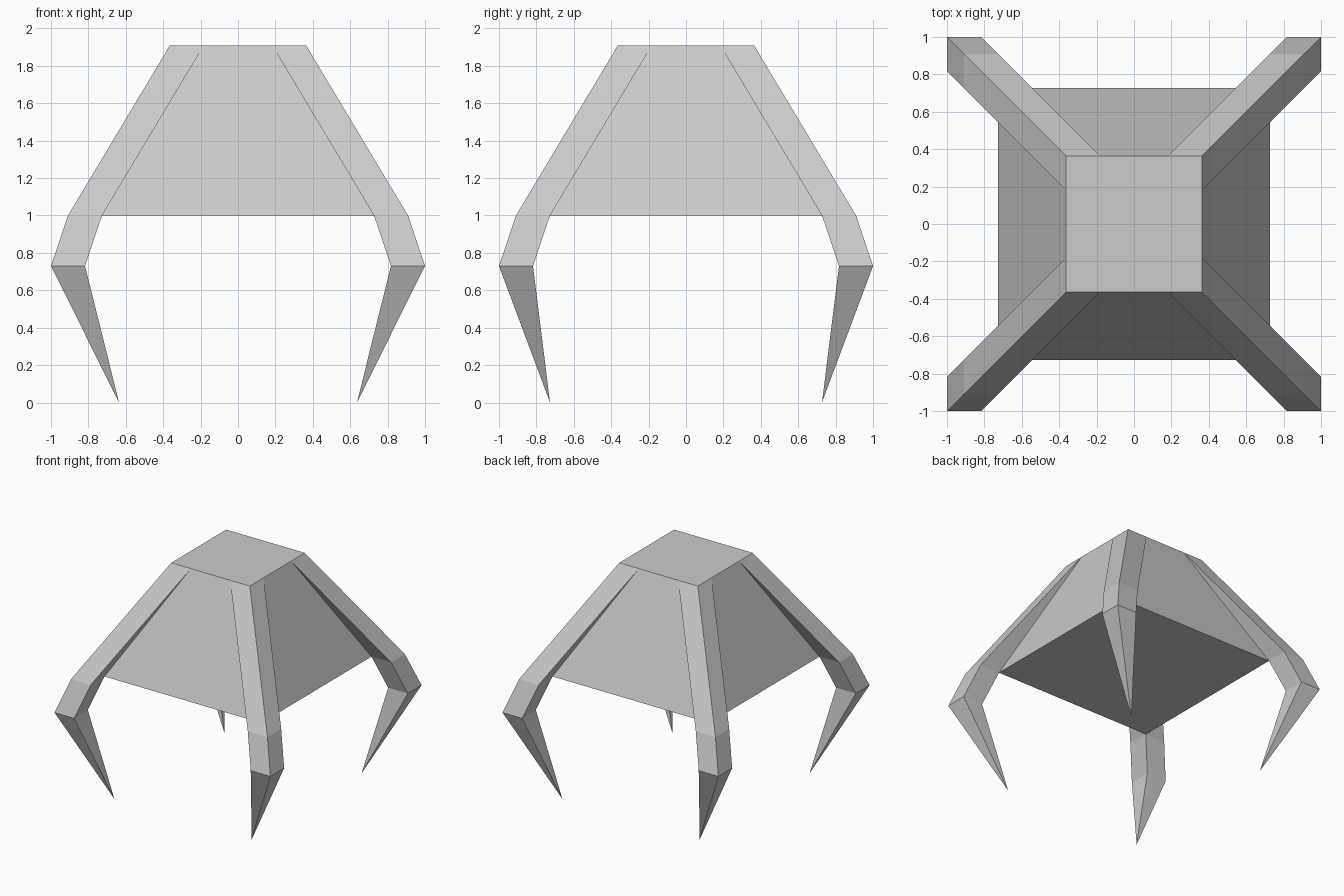
import bpy, bmesh

if "Cube" in bpy.data.objects:
    bpy.data.objects.remove(bpy.data.objects["Cube"])


def square(x0, x1, y0, y1, z):
    return [(x0, y0, z), (x1, y0, z), (x1, y1, z), (x0, y1, z)]


def loft(name, rings, cap_top=True, cap_bottom=True):
    """Skin four-sided rings listed from top to bottom; a 1-point ring is a tip."""
    bm = bmesh.new()
    loops = [[bm.verts.new(p) for p in ring] for ring in rings]
    for a, b in zip(loops, loops[1:]):
        for i in range(4):
            j = (i + 1) % 4
            if len(b) == 1:
                bm.faces.new((a[j], a[i], b[0]))
            else:
                bm.faces.new((a[j], a[i], b[i], b[j]))
    if cap_top:
        bm.faces.new(loops[0])
    if cap_bottom and len(loops[-1]) == 4:
        bm.faces.new(loops[-1][::-1])
    mesh = bpy.data.meshes.new(name)
    bm.to_mesh(mesh)
    bm.free()
    obj = bpy.data.objects.new(name, mesh)
    bpy.context.collection.objects.link(obj)
    return obj


# Central body: square frustum
TOP, BASE = 0.364, 0.727
loft("body", [square(-TOP, TOP, -TOP, TOP, 1.91),
              square(-BASE, BASE, -BASE, BASE, 1.0)])

# Corner leg: square bar bending outward, then a pointed foot; mirrored to four
W = 0.182
sections = [(TOP, 1.91), (0.909, 1.0), (1.0, 0.73)]
rings = [square(o - W, o, o - W, o, z) for o, z in sections]
rings.append([(0.636, 0.727, 0.0)])
legs = loft("legs", rings, cap_top=False)
mirror = legs.modifiers.new("four_corners", 'MIRROR')
mirror.use_axis = (True, True, False)
mirror.use_mirror_merge = False
